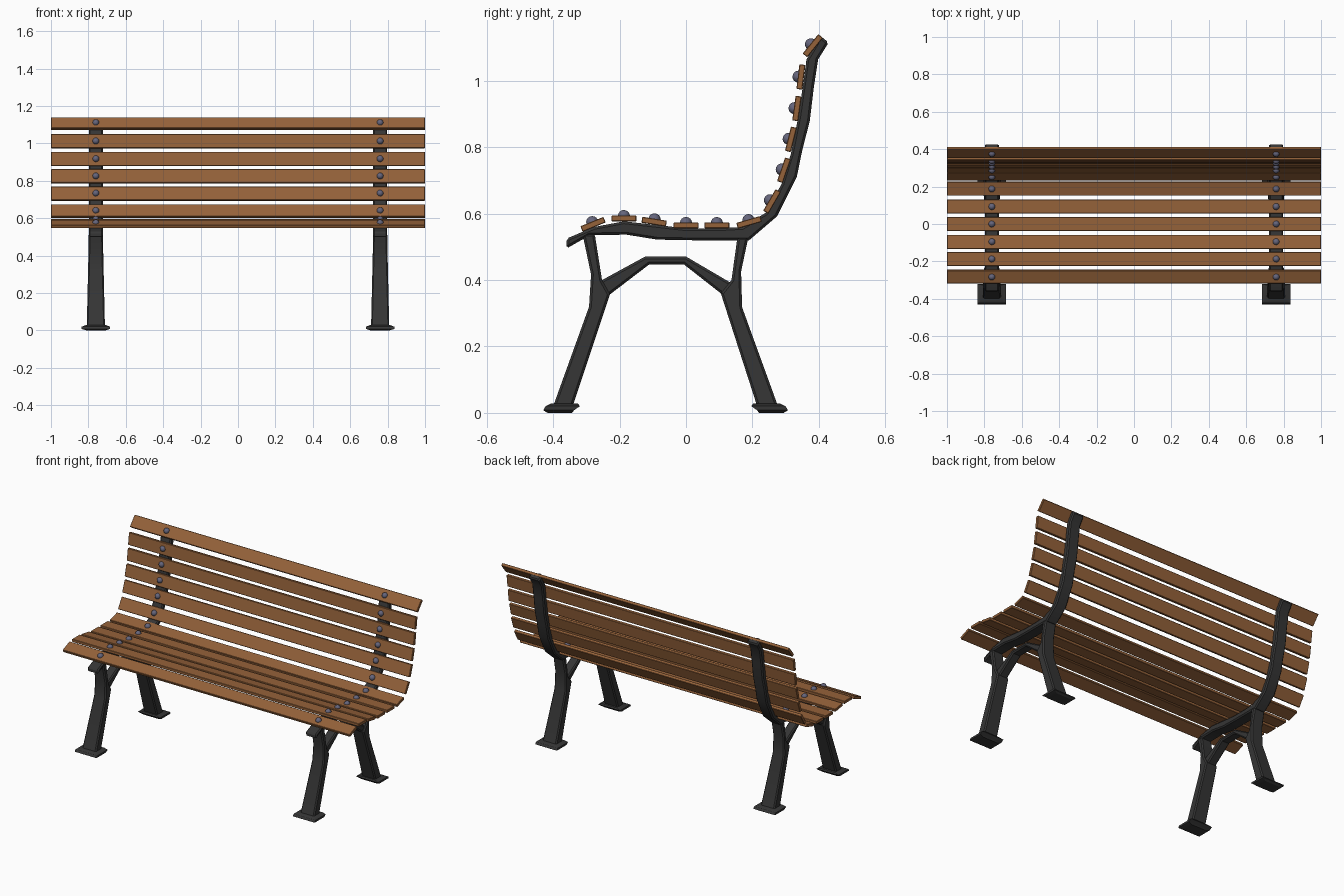
import bpy
import bmesh
import math
from mathutils import Vector, Matrix

cube = bpy.data.objects.get("Cube")
if cube:
    bpy.data.objects.remove(cube, do_unlink=True)


def make_material(name, colour):
    mat = bpy.data.materials.new(name)
    mat.use_nodes = True
    mat.diffuse_color = (*colour, 1)
    mat.node_tree.nodes["Principled BSDF"].inputs["Base Color"].default_value = (*colour, 1)
    return mat


wood = make_material("warm wood", (0.30, 0.122, 0.042))
iron = make_material("dark iron", (0.036, 0.036, 0.036))
steel = make_material("bluish steel", (0.13, 0.13, 0.20))


def finish(bm, name, mat, bevel=0.0, smooth=30):
    """Bevel the sharp edges, then turn the bmesh into a shaded object."""
    bmesh.ops.recalc_face_normals(bm, faces=bm.faces)
    if bevel:
        sharp = [e for e in bm.edges if e.calc_face_angle(0) > math.radians(60)]
        bmesh.ops.bevel(bm, geom=sharp, offset=bevel, segments=1, affect='EDGES')
    mesh = bpy.data.meshes.new(name)
    bm.to_mesh(mesh)
    bm.free()
    mesh.materials.append(mat)
    obj = bpy.data.objects.new(name, mesh)
    bpy.context.collection.objects.link(obj)
    bpy.ops.object.select_all(action='DESELECT')
    obj.select_set(True)
    bpy.context.view_layer.objects.active = obj
    bpy.ops.object.shade_smooth_by_angle(angle=math.radians(smooth))
    return obj


def loft(rings, name, mat, bevel=0.0):
    """Skin a list of closed rings and cap both ends."""
    bm = bmesh.new()
    loops = [[bm.verts.new(p) for p in ring] for ring in rings]
    for a, b in zip(loops, loops[1:]):
        n = len(a)
        for i in range(n):
            j = (i + 1) % n
            bm.faces.new((a[i], a[j], b[j], b[i]))
    bm.faces.new(loops[0])
    bm.faces.new(loops[-1])
    return finish(bm, name, mat, bevel)


def strip(edge_a, edge_b, x, half_width, name):
    """Iron bar between two side-view edges, given as (y, z) points."""
    rings = []
    for (ya, za), (yb, zb) in zip(edge_a, edge_b):
        wa, wb = half_width(za), half_width(zb)
        rings.append([(x - wa, ya, za), (x + wa, ya, za),
                      (x + wb, yb, zb), (x - wb, yb, zb)])
    return loft(rings, name, iron, 0.007)


def foot(x, y, direction, name):
    """Flared foot plate, wider in the middle than above and below."""
    rings = []
    for z, hx, y0, y1 in ((0, .05, -.042, .032), (.008, .076, -.055, .038),
                          (.02, .076, -.048, .055), (.028, .055, -.032, .05)):
        ends = (y + direction * y0, y + direction * y1)
        rings.append([(x - hx, ends[0], z), (x + hx, ends[0], z),
                      (x + hx, ends[1], z), (x - hx, ends[1], z)])
    return loft(rings, name, iron)


# Side-view edges of the iron frame
rail_top = [(-.36, .525), (-.277, .56), (-.187, .577), (-.097, .567), (0, .556),
            (.1, .556), (.17, .56), (.242, .604), (.288, .69), (.316, .78),
            (.338, .89), (.352, .985), (.363, 1.065), (.405, 1.135)]
rail_under = [(-.36, .495), (-.29, .535), (-.18, .537), (-.087, .522), (.02, .52),
              (.1, .52), (.19, .52), (.274, .592), (.334, .712), (.35, .79),
              (.373, .88), (.385, .98), (.398, 1.065), (.43, 1.116)]
front_outer = [(-.402, .015), (-.292, .32), (-.286, .417), (-.312, .54)]
front_inner = [(-.343, .015), (-.229, .357), (-.253, .40), (-.275, .54)]
rear_outer = [(.279, .015), (.169, .318), (.166, .426), (.188, .53)]
rear_inner = [(.216, .015), (.105, .36), (.137, .40), (.155, .53)]
brace_top = [(-.27, .393), (-.253, .40), (-.123, .471), (0, .471), (.133, .393), (.15, .383)]
brace_under = [(-.25, .342), (-.229, .357), (-.111, .447), (-.006, .447), (.105, .36), (.125, .345)]


def leg_width(z):
    return 0.049 - 0.023 * min(z, 0.5)


# Two iron side frames
for side, x in (("left", 0.76), ("right", -0.76)):
    strip(rail_top, rail_under, x, lambda z: 0.0375, side + "_seat_and_back_rail")
    strip(front_outer, front_inner, x, leg_width, side + "_front_leg")
    strip(rear_outer, rear_inner, x, leg_width, side + "_rear_leg")
    strip(brace_top, brace_under, x, lambda z: 0.03, side + "_brace")
    foot(x, -.375, 1, side + "_front_foot")
    foot(x, .252, -1, side + "_rear_foot")

# Slat centres and tilt in degrees, from the seat front to the top of the back
slats = [(-.28, .568, 22), (-.187, .586, 0), (-.096, .576, -9), (0, .565, 0),
         (.093, .565, 0), (.19, .574, 16), (.259, .637, 60), (.295, .731, 71),
         (.316, .824, 76), (.334, .917, 82), (.346, 1.012, 83), (.382, 1.106, 51)]

for i, (y, z, tilt) in enumerate(slats):
    part = "seat" if i < 6 else "back"
    place = Matrix.Translation((0, y, z)) @ Matrix.Rotation(math.radians(tilt), 4, 'X')

    # Wooden slat
    bm = bmesh.new()
    bmesh.ops.create_cube(bm, size=1, matrix=place @ Matrix.Diagonal((2, .075, .018, 1)))
    finish(bm, f"{part}_slat_{i % 6 + 1}", wood, 0.002)

    # Domed bolt head on each frame
    for side, x in (("left", 0.76), ("right", -0.76)):
        bm = bmesh.new()
        bmesh.ops.create_uvsphere(bm, u_segments=12, v_segments=8, radius=.018)
        low = [v for v in bm.verts if v.co.z < -0.001]
        bmesh.ops.delete(bm, geom=low, context='VERTS')
        rim = [e for e in bm.edges if e.is_boundary]
        bmesh.ops.contextual_create(bm, geom=rim)
        spot = place @ Matrix.Translation(Vector((x, 0, .008)))
        bm.transform(spot @ Matrix.Diagonal((1, 1, .95, 1)))
        finish(bm, f"{side}_{part}_bolt_{i % 6 + 1}", steel, smooth=50)
